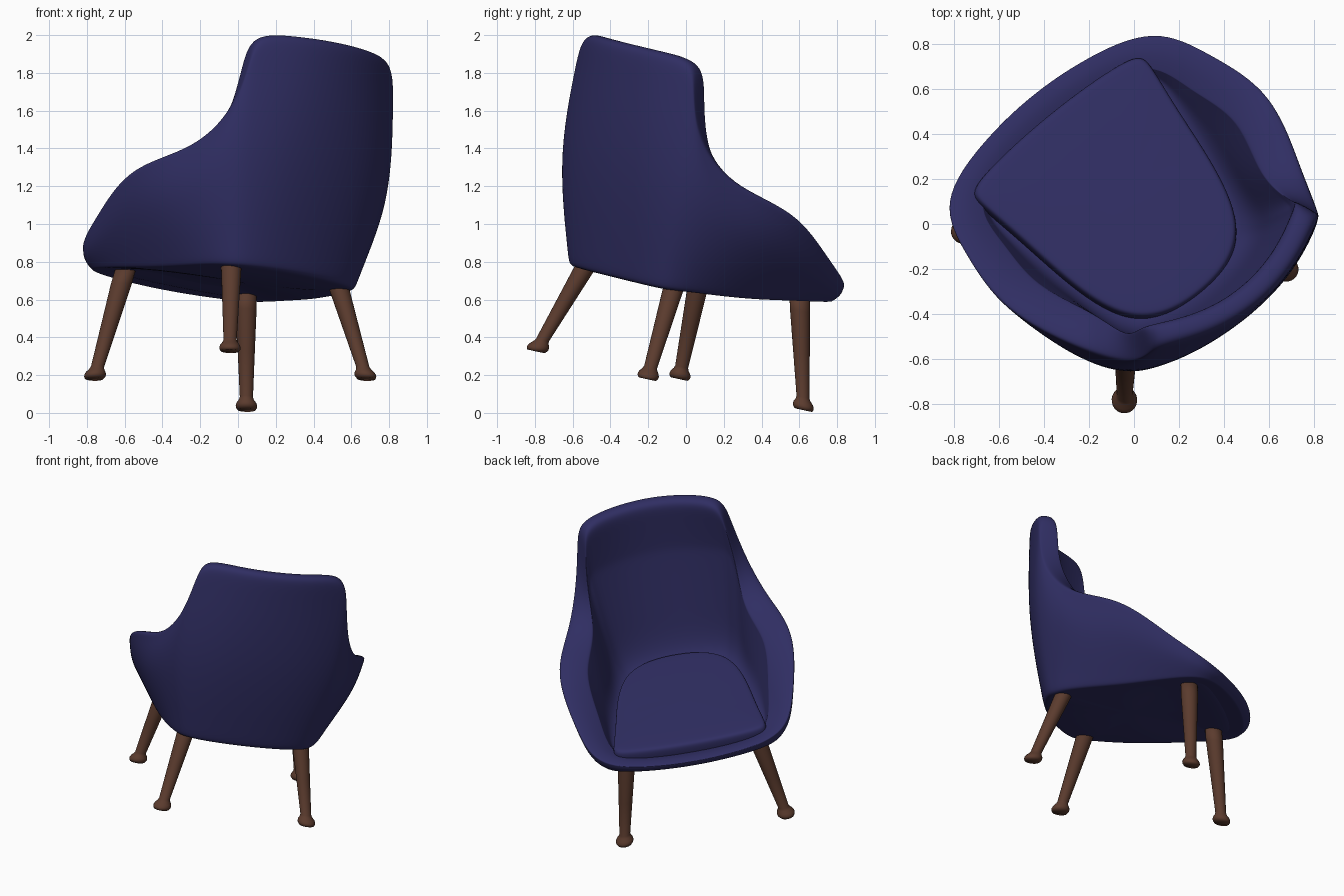
import bpy
import bmesh
import math
from mathutils import Vector, Matrix

cube = bpy.data.objects.get("Cube")
if cube:
    bpy.data.objects.remove(cube, do_unlink=True)


def make_material(name, colour):
    mat = bpy.data.materials.new(name)
    mat.use_nodes = True
    mat.diffuse_color = colour
    bsdf = mat.node_tree.nodes["Principled BSDF"]
    bsdf.inputs["Base Color"].default_value = colour
    bsdf.inputs["Roughness"].default_value = 0.8
    return mat


navy = make_material("navy fabric", (0.029, 0.027, 0.123, 1))
brown = make_material("brown wood", (0.105, 0.044, 0.027, 1))

# The chair is built upright, facing +y, then placed turned and tipped
side = Vector((0.766, 0.624, -0.156)).normalized()
ahead = Vector((-0.634, 0.759, -0.149))
ahead = (ahead - side * ahead.dot(side)).normalized()
up = side.cross(ahead)
placement = Matrix((side, ahead, up)).transposed().to_4x4()
placement.translation = (-0.02, -0.10, 0.19)


def loft(name, rows, mat, levels):
    """Skin closed rings of points, cap both ends and smooth."""
    bm = bmesh.new()
    rings = [[bm.verts.new(p) for p in row] for row in rows]
    count = len(rings[0])
    for low, high in zip(rings, rings[1:]):
        for i in range(count):
            j = (i + 1) % count
            bm.faces.new((low[i], low[j], high[j], high[i]))
    bm.faces.new(rings[0])
    bm.faces.new(rings[-1])
    bmesh.ops.recalc_face_normals(bm, faces=bm.faces)
    for face in bm.faces:
        face.smooth = True
    mesh = bpy.data.meshes.new(name)
    bm.to_mesh(mesh)
    bm.free()
    mesh.materials.append(mat)
    obj = bpy.data.objects.new(name, mesh)
    bpy.context.collection.objects.link(obj)
    obj.matrix_world = placement
    if levels:
        sub = obj.modifiers.new("Smooth", "SUBSURF")
        sub.levels = sub.render_levels = levels
    return obj


def mirrored(half):
    """Close a half ring running from back centre to front centre."""
    half = [Vector(p) for p in half]
    return half + [Vector((-p.x, p.y, p.z)) for p in half[-2:0:-1]]


def scaled(row, factor, rise=0):
    return [Vector((p.x * factor, p.y * factor, p.z + rise)) for p in row]


def blend(a, b, t):
    return [p.lerp(q, t) for p, q in zip(a, b)]


# Outer shell rings: underside, waist and rim
base = mirrored([
    (0, -.58, .465), (.23, -.56, .465), (.39, -.51, .465), (.44, -.45, .47),
    (.48, -.37, .48), (.52, -.2, .49), (.55, .05, .51), (.58, .32, .55),
    (.59, .575, .58), (.29, .65, .58), (0, .675, .58)])
waist = mirrored([
    (0, -.76, 1.05), (.28, -.735, 1.05), (.485, -.66, 1.04), (.565, -.59, 1),
    (.635, -.475, .92), (.705, -.27, .84), (.73, 0, .8), (.695, .32, .69),
    (.628, .595, .612), (.3, .685, .607), (0, .71, .607)])
rim = mirrored([
    (0, -.835, 1.685), (.25, -.795, 1.685), (.465, -.69, 1.685),
    (.492, -.665, 1.57), (.535, -.615, 1.3), (.64, -.39, 1.08),
    (.795, -.02, 1.03), (.715, .32, .81), (.632, .6, .66),
    (.3, .69, .64), (0, .715, .64)])


# Inner shell rings: flat headrest, thick arms, a fold across the upper back
def inward(p):
    low = min(1, max(0, (1.35 - p.z) / 0.25))
    arm = low * min(1, max(0, (0.9 - p.y) / 0.6))
    radial = Vector((p.x, p.y, 0)).normalized() * (0.105 + 0.085 * arm)
    forward = Vector((0.08 * p.x, -0.115, 0))
    return p - forward.lerp(radial, low) - Vector((0, 0, 0.04 * arm))


inner_rim = [inward(p) for p in rim]
seat = [Vector((p.x * .84, p.y * .84, .61)) for p in base]


def lining(offset):
    row = []
    for p, q in zip(inner_rim, seat):
        t = max(0.12, (p.z - 1.34) / (p.z - 0.6))
        push = 1 + 0.33 * (t - 0.12)
        point = p.lerp(q, t + offset)
        row.append(Vector((point.x * push, point.y * push, point.z)))
    return row


fold_top, fold_bottom = lining(-0.02), lining(0.02)
hollow = blend(fold_bottom, seat, 0.55)
loft("upholstered_shell", [
    scaled(base, 0.5), scaled(base, 0.93), base, blend(base, waist, 0.12),
    waist, blend(waist, rim, 0.83), rim,
    scaled(blend(rim, inner_rim, 0.5), 1, 0.015), inner_rim,
    blend(inner_rim, fold_top, 0.3), fold_top, fold_bottom, hollow,
    seat, scaled(seat, 0.5)], navy, 3)

# Loose seat cushion
cushion = mirrored([
    (0, -.475, .57), (.2, -.45, .57), (.35, -.33, .57), (.425, -.07, .57),
    (.46, .25, .57), (.5, .47, .57), (.495, .535, .57), (.41, .565, .57),
    (.2, .585, .57), (0, .59, .57)])
loft("seat_cushion", [
    scaled(cushion, 0.6), scaled(cushion, 0.97), scaled(cushion, 1, 0.03),
    scaled(cushion, 1, 0.1), scaled(cushion, 0.98, 0.125),
    scaled(cushion, 0.92, 0.13), scaled(cushion, 0.5, 0.135)], navy, 3)


# Turned legs with flared feet, level with the floor of the upright chair:
# radius and height
leg_profile = [(0.048, -0.01), (0.056, 0.002), (0.057, 0.012),
               (0.052, 0.026), (0.04, 0.042), (0.035, 0.056),
               (0.045, 0.28), (0.055, 0.5)]


def leg(name, foot, top):
    foot, top = Vector(foot), Vector(top)
    axis = top - foot
    rows = []
    for radius, height in leg_profile + [(0.055, axis.z)]:
        centre = foot + axis * (height / axis.z)
        ring = []
        for i in range(24):
            angle = math.tau * i / 24
            ring.append(centre + Vector((radius * math.cos(angle),
                                         radius * math.sin(angle), 0)))
        rows.append(ring)
    loft(name, rows, brown, 0)


for label, sign in (("left", 1), ("right", -1)):
    leg("front_leg_" + label,
        (sign * .525, .525, -.005), (sign * .415, .42, .59))
    leg("back_leg_" + label,
        (sign * .47, -.525, -.005), (sign * .36, -.385, .54))
